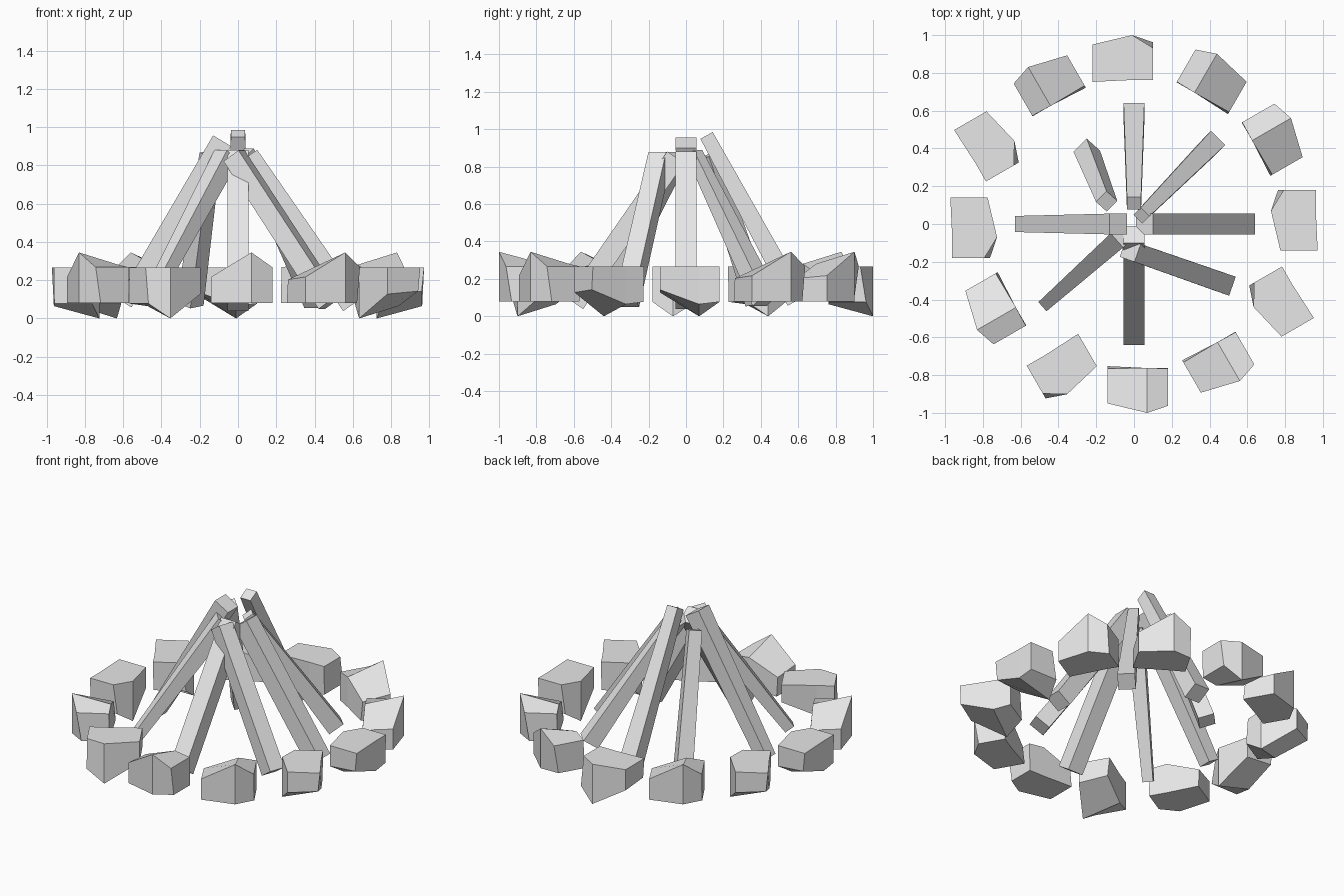
import bpy, bmesh
from math import radians, pi
from mathutils import Matrix, Vector

cube = bpy.data.objects.get("Cube")
if cube:
    bpy.data.objects.remove(cube)

grey = bpy.data.materials.new("plain_grey")
grey.use_nodes = True
colour = (0.8, 0.8, 0.8, 1)
grey.diffuse_color = colour
grey.node_tree.nodes["Principled BSDF"].inputs["Base Color"].default_value = colour


def mesh_from_loops(name, loops):
    """Skin a row of four-cornered loops and close both ends."""
    bm = bmesh.new()
    rows = [[bm.verts.new(p) for p in loop] for loop in loops]
    for a, b in zip(rows, rows[1:]):
        for i in range(4):
            j = (i + 1) % 4
            bm.faces.new((a[i], a[j], b[j], b[i]))
    bm.faces.new(rows[0])
    bm.faces.new(rows[-1])
    bmesh.ops.recalc_face_normals(bm, faces=bm.faces)
    mesh = bpy.data.meshes.new(name)
    bm.to_mesh(mesh)
    bm.free()
    mesh.materials.append(grey)
    return mesh


def add_object(name, mesh, matrix=None):
    obj = bpy.data.objects.new(name, mesh)
    if matrix:
        obj.matrix_world = matrix
    bpy.context.collection.objects.link(obj)
    return obj


# Stone: three cross-sections (outer bottom, inner bottom, inner top, outer top)
low = -0.0925
stone = mesh_from_loops("stone", [
    [(-.18, -.0875, low), (-.18, .11, low), (-.18, .0975, .03), (-.18, -.0875, .045)],
    [(.03, -.1375, low), (.03, .1, low), (.03, .1, .108), (.03, -.1375, .1725)],
    [(.14, -.07, low), (.14, .1, low), (.14, .0975, .095), (.14, -.1, .095)],
])

# Ring of twelve stones, half of them turned upside down
upside_down = {0, 90, 150, 180, 240, 330}
for angle in range(0, 360, 30):
    turn = Matrix.Rotation(radians(angle + 90), 4, 'Z')
    place = Matrix.Translation(turn @ Vector((.04, -.8625, .1725)))
    if angle in upside_down:
        turn = Matrix.Rotation(pi, 4, 'Y') @ turn
    add_object(f"stone_{angle}", stone, place @ turn)


# Logs: tapered square beams leaning together
def log(name, bottom, top, bottom_width, top_width, roll=0):
    bottom, top = Vector(bottom), Vector(top)
    axis = (top - bottom).normalized()
    side = axis.cross(Vector((0, 0, 1))).normalized()
    side = Matrix.Rotation(radians(roll), 3, axis) @ side
    up = side.cross(axis)
    corners = ((-1, -1), (1, -1), (1, 1), (-1, 1))
    loops = [[c + (side * i + up * j) * w / 2 for i, j in corners]
             for c, w in ((bottom, bottom_width), (top, top_width))]
    add_object(name, mesh_from_loops(name, loops))


log("left_log", (.595, 0, .07), (.055, 0, .85), .11, .11)
log("back_log", (0, .592, .083), (0, .11, .967), .11, .075)
log("right_log", (-.593, 0, .08), (-.083, 0, .928), .085, .11)
log("front_log", (0, -.595, .07), (0, -.055, .85), .11, .11)
log("back_left_log", (.415, .425, .085), (.04, .045, .87), .106, .065)
log("back_right_log", (-.25, .385, .075), (-.145, .12, .86), .1, .08, 25)
log("front_right_log", (-.465, -.42, .09), (-.06, -.06, .85), .065, .1)
log("front_left_log", (.48, -.315, .08), (-.02, -.14, .85), .106, .1)
